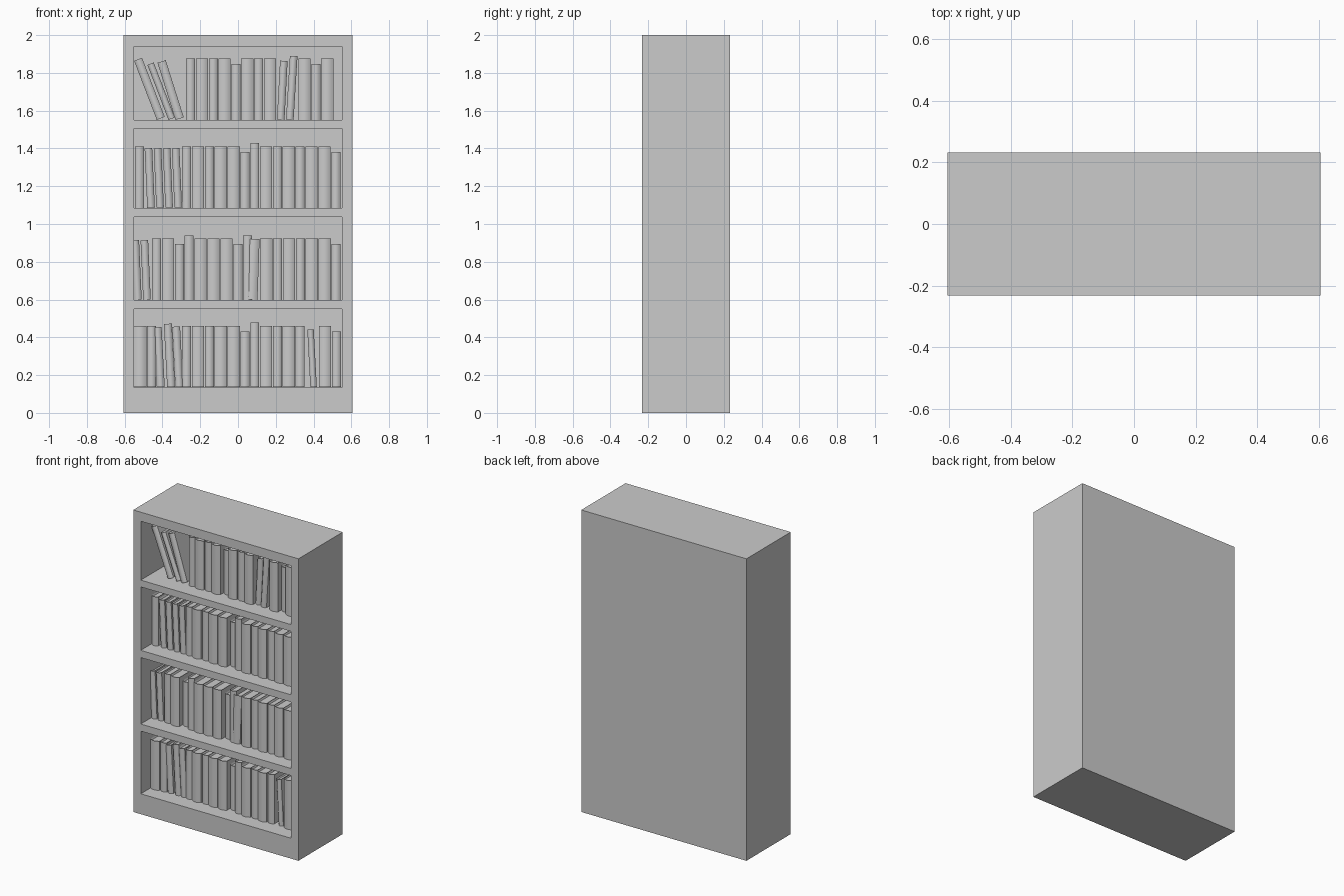
import bpy, bmesh
from math import radians
from mathutils import Matrix

if "Cube" in bpy.data.objects:
    bpy.data.objects.remove(bpy.data.objects["Cube"])

W, D, H = 1.21, 0.464, 2.0
OPENINGS = [(0.135, 0.55), (0.597, 1.037), (1.085, 1.505), (1.55, 1.94)]


def new_object(name, bm):
    bmesh.ops.recalc_face_normals(bm, faces=bm.faces)
    mesh = bpy.data.meshes.new(name)
    bm.to_mesh(mesh)
    bm.free()
    obj = bpy.data.objects.new(name, mesh)
    bpy.context.collection.objects.link(obj)
    return obj


def add_box(bm, x0, x1, y0, y1, z0, z1):
    m = Matrix.Translation(((x0 + x1) / 2, (y0 + y1) / 2, (z0 + z1) / 2))
    m = m @ Matrix.Diagonal((x1 - x0, y1 - y0, z1 - z0, 1))
    bmesh.ops.create_cube(bm, size=1, matrix=m)


# Bookcase: solid block with four shelf openings cut into the front
bm = bmesh.new()
add_box(bm, -W / 2, W / 2, -D / 2, D / 2, 0, H)
case = new_object("bookcase", bm)
bm = bmesh.new()
for z0, z1 in OPENINGS:
    add_box(bm, -0.55, 0.55, -D, D / 2 - 0.03, z0, z1)
cutter = new_object("opening_cutter", bm)
cutter.hide_render = True
mod = case.modifiers.new("openings", 'BOOLEAN')
mod.operation = 'DIFFERENCE'
mod.solver = 'EXACT'
mod.object = cutter
bpy.context.view_layer.objects.active = case
bpy.ops.object.modifier_apply(modifier=mod.name)
bpy.data.objects.remove(cutter)

books = []


def add_book(x, floor, width, height, front, lean=0.0):
    """Book with a rounded spine; x is its lower left corner, lean in degrees (+ = right)."""
    bulge, depth, n = 0.012, 0.24, 6
    off = -width if lean > 0 else 0.0      # pivot on the corner that touches the shelf
    plan = [(width * i / n, front - bulge * 4 * (i / n) * (1 - i / n)) for i in range(n + 1)]
    plan += [(width, front + depth), (0, front + depth)]
    bm = bmesh.new()
    base = bm.faces.new([bm.verts.new((px + off, py, 0)) for px, py in plan])
    ext = bmesh.ops.extrude_face_region(bm, geom=[base])["geom"]
    bmesh.ops.translate(bm, vec=(0, 0, height),
                        verts=[g for g in ext if isinstance(g, bmesh.types.BMVert)])
    bmesh.ops.recalc_face_normals(bm, faces=bm.faces)
    top = max(bm.faces, key=lambda f: f.calc_center_median().z)
    # page block set slightly below the cover edge
    bmesh.ops.inset_region(bm, faces=[top], thickness=0.005)
    bmesh.ops.translate(bm, vec=(0, 0, -0.01), verts=top.verts)
    obj = new_object("book", bm)
    obj.matrix_world = (Matrix.Translation((x - off, 0, floor + 0.001))
                        @ Matrix.Rotation(radians(lean), 4, 'Y'))
    books.append(obj)


# Book kinds: pitch along shelf, height, spine position, lean
KINDS = {
    'w': (0.0688, 0.325, -0.130, 0),     # wide
    'n': (0.0515, 0.325, -0.122, 0),     # narrow
    's': (0.0515, 0.295, -0.098, 0),     # short
    't': (0.0515, 0.342, -0.122, 0),     # tall
    'l': (0.0480, 0.315, -0.120, -2.5),  # tilted left
    'r': (0.0480, 0.312, -0.110, 3),     # tilted right
    'R': (0.0660, 0.338, -0.122, 3.5),   # tilted right, taller
    'e': (0.0140, 0, 0, 0),              # empty gap
}


def add_row(x, floor, kinds):
    for k in kinds:
        pitch, height, front, lean = KINDS[k]
        if k != 'e':
            width = 0.04 if lean else pitch - 0.004
            add_book(x, floor, width, height, front, lean)
        x += pitch


# Rows of books, from the bottom shelf up
z = [o[0] for o in OPENINGS]
add_row(-0.550, z[0], "wn")
for x, h in ((-0.43, 0.317), (-0.375, 0.335), (-0.332, 0.32)):
    add_book(x, z[0], 0.042, h, -0.12, -3)
add_row(-0.296, z[0], "nwnwwstwnwn")
add_book(0.383, z[0], 0.034, 0.305, -0.12, -3)
add_row(0.428, z[0], "ws")

add_row(-0.550, z[1], "llnwstwwwst")
add_book(0.043, z[1], 0.06, 0.322, -0.125, 2)
add_row(0.117, z[1], "wnwnwws")

add_row(-0.546, z[2], "nellll")
add_row(-0.296, z[2], "nwnwwstwnwnwws")

for x, w, h, a in ((-0.43, 0.045, 0.335, -21), (-0.368, 0.036, 0.312, -21),
                   (-0.331, 0.046, 0.317, -17.5)):
    add_book(x, z[3], w, h, -0.12, a)
add_row(-0.275, z[3], "nwnwswnwrRwsw")

# Smooth the rounded spines, keep the edges sharp
bpy.ops.object.select_all(action='DESELECT')
for b in books:
    b.select_set(True)
bpy.context.view_layer.objects.active = books[0]
bpy.ops.object.shade_smooth_by_angle(angle=radians(30))
